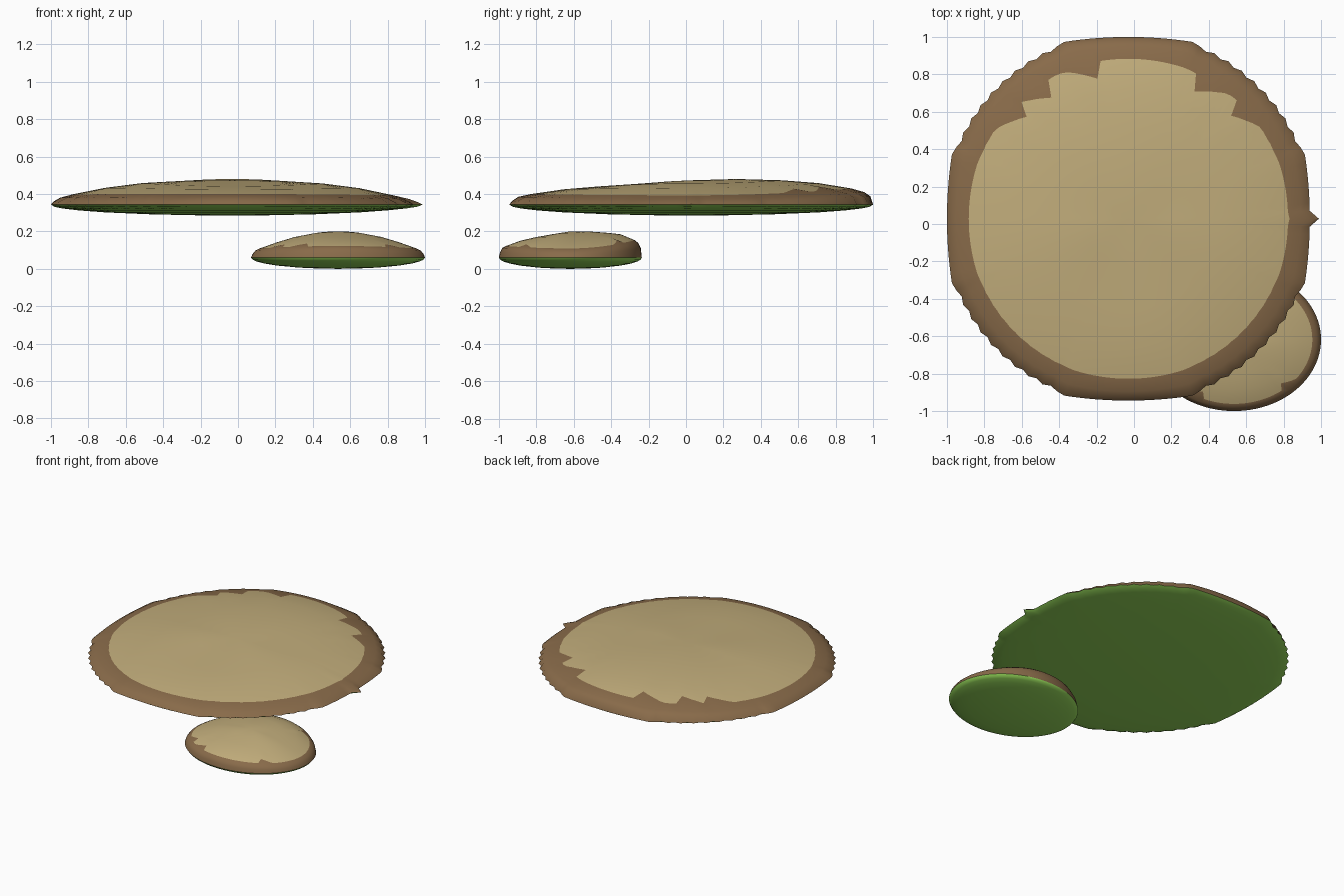
import bpy, bmesh, math

cube = bpy.data.objects.get("Cube")
if cube:
    bpy.data.objects.remove(cube)


def material(name, rgb):
    m = bpy.data.materials.new(name)
    m.use_nodes = True
    m.diffuse_color = (*rgb, 1)
    m.node_tree.nodes["Principled BSDF"].inputs["Base Color"].default_value = (*rgb, 1)
    return m


MATERIALS = [material("sand", (0.54, 0.42, 0.20)),
             material("earth brown", (0.25, 0.147, 0.068)),
             material("moss green", (0.30, 0.68, 0.10))]

# Height profiles run from the crown to the rim at these relative radii
KNOTS = (0, 0.25, 0.5, 0.7, 0.85, 0.95, 0.985, 1)
UNDER = (0.98, 0.94, 0.85, 0.7, 0.45, 0.2)


def profile(heights, rho):
    for i in range(len(KNOTS) - 1):
        if rho <= KNOTS[i + 1]:
            t = (rho - KNOTS[i]) / (KNOTS[i + 1] - KNOTS[i])
            return heights[i] + t * (heights[i + 1] - heights[i])
    return heights[-1]


def height(sides, angle, rho):
    """Blend the east, back, west and front profiles around the stone."""
    c, s = math.cos(angle), math.sin(angle)
    side_x = sides["east"] if c > 0 else sides["west"]
    side_y = sides["back"] if s > 0 else sides["front"]
    return profile(side_x, rho) * c * c + profile(side_y, rho) * s * s


def border(angle, notches, base):
    """Radius of the colour border: sawteeth that bite in abruptly on the
    side nearest the y axis and fade out away from it."""
    deg = math.degrees(angle)
    pole = 90 if deg < 180 else 270
    bite = 0
    for n in notches:
        past = (deg - n) if n > pole else (n - deg)
        if 0 <= past < 12:
            bite = max(bite, 1 - past / 12)
    return base - 0.095 * bite


def slab(name, centre, rim_z, depth, radii, edge_shape, sides, notches, base, segments):
    bm = bmesh.new()
    angles = [2 * math.pi * i / segments for i in range(segments)]

    def ring(rho_at, z_at):
        verts = []
        for i, a in enumerate(angles):
            rho = rho_at(a)
            r = rho + edge_shape(i, a) * rho ** 14  # ripples fade inwards
            verts.append(bm.verts.new((centre[0] + radii[0] * r * math.cos(a),
                                       centre[1] + radii[1] * r * math.sin(a),
                                       rim_z + z_at(a, rho))))
        return verts

    top_rules = [lambda a, r=r: r for r in KNOTS[1:4]]
    top_rules.append(lambda a: border(a, notches, base))
    top_rules += [lambda a, r=r: r for r in KNOTS[5:]]
    rings = [ring(rule, lambda a, rho: height(sides, a, rho)) for rule in top_rules]
    rim = len(rings) - 1
    for r in UNDER:
        rings.append(ring(lambda a: r, lambda a, rho: -depth * math.sqrt(1 - rho * rho)))

    # Skin the rings: sand crown, brown shoulder, green underside
    for k in range(len(rings) - 1):
        colour = 0 if k < 3 else 1 if k < rim else 2
        for i in range(segments):
            j = (i + 1) % segments
            f = bm.faces.new((rings[k][i], rings[k + 1][i], rings[k + 1][j], rings[k][j]))
            f.material_index = colour
    for end, z, colour in ((rings[0], sides["front"][0], 0), (rings[-1], -depth, 2)):
        tip = bm.verts.new((*centre, rim_z + z))
        for i in range(segments):
            bm.faces.new((tip, end[i], end[(i + 1) % segments])).material_index = colour

    bmesh.ops.recalc_face_normals(bm, faces=bm.faces)
    mesh = bpy.data.meshes.new(name)
    bm.to_mesh(mesh)
    bm.free()
    for m in MATERIALS:
        mesh.materials.append(m)
    obj = bpy.data.objects.new(name, mesh)
    bpy.context.collection.objects.link(obj)
    bpy.ops.object.select_all(action='DESELECT')
    obj.select_set(True)
    bpy.context.view_layer.objects.active = obj
    bpy.ops.object.shade_smooth_by_angle(angle=math.radians(40))


def scalloped(i, a):
    """Nearly straight at the four sides, finely scalloped on the diagonals."""
    if i == 0:
        return 0.05  # small spur on the left side
    off = abs((math.degrees(a) + 45) % 90 - 45)
    if off < 21:
        return 0.035 * (off / 20) ** 2
    return 0.02 + (0.007 if i % 2 else -0.007)


# Large upper platform
slab("large_platform", (-0.03, 0.028), 0.343, 0.058, (0.97, 0.972), scalloped,
     {"east": (0.13, 0.128, 0.113, 0.088, 0.058, 0.03, 0.012, 0),
      "back": (0.13, 0.137, 0.13, 0.115, 0.095, 0.067, 0.045, 0),
      "west": (0.13, 0.128, 0.115, 0.09, 0.063, 0.037, 0.017, 0),
      "front": (0.13, 0.112, 0.098, 0.082, 0.063, 0.042, 0.02, 0)},
     (47, 63, 102, 122, 134), 0.88, 144)

# Small lower platform
slope = (0.14, 0.132, 0.11, 0.082, 0.06, 0.038, 0.018, 0)
slab("small_platform", (0.535, -0.618), 0.06, 0.06, (0.465, 0.382), lambda i, a: 0,
     {"east": slope, "west": slope,
      "back": (0.14, 0.14, 0.133, 0.125, 0.108, 0.078, 0.05, 0),
      "front": (0.14, 0.125, 0.108, 0.09, 0.072, 0.052, 0.028, 0)},
     (55, 115, 140, 222, 244, 310), 0.9, 96)
